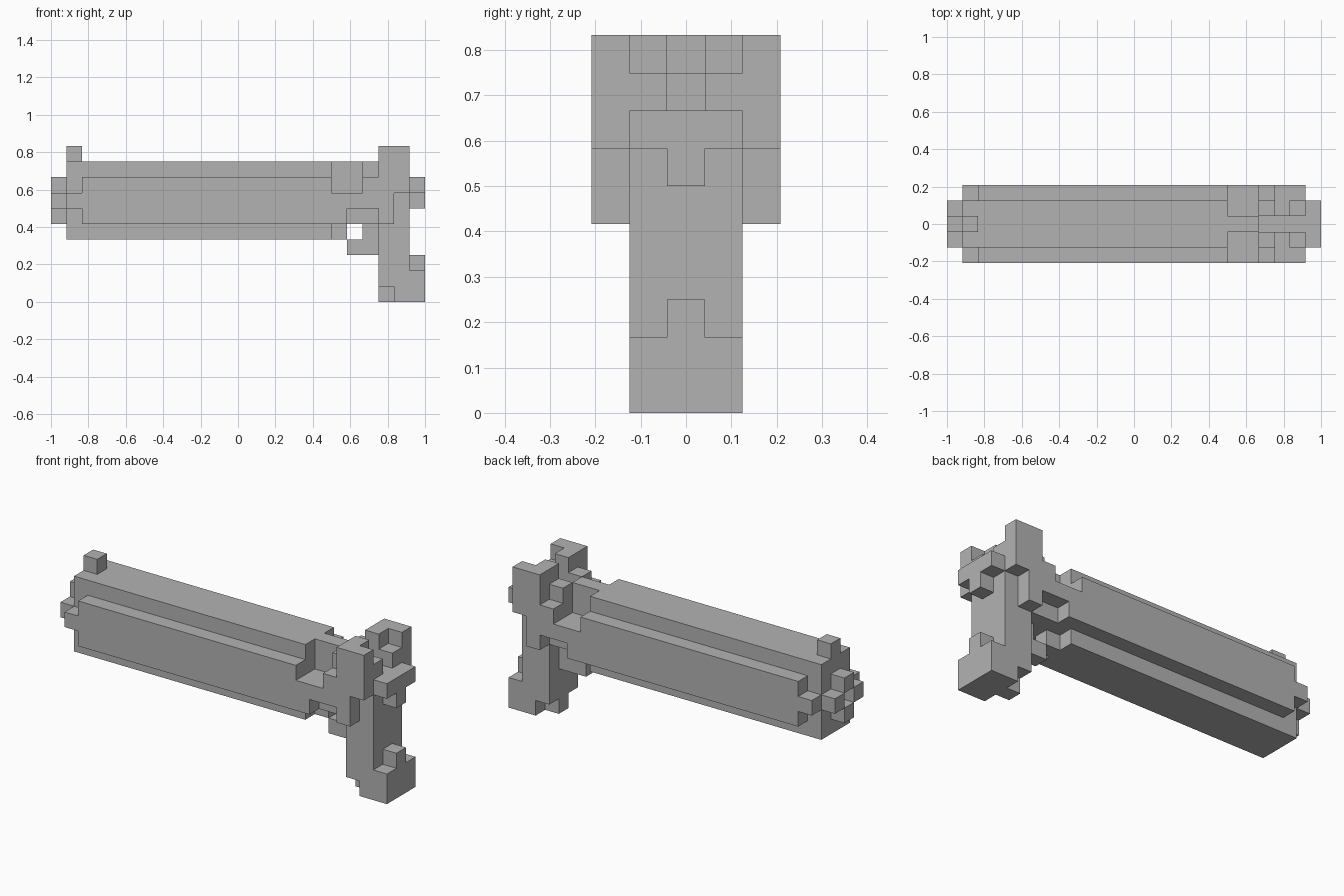
import bpy
import bmesh
from mathutils import Matrix, Vector

cube = bpy.data.objects.get("Cube")
if cube:
    bpy.data.objects.remove(cube, do_unlink=True)

UNIT = 1 / 12              # edge of one block
INNER, MIDDLE, OUTER = 0.5, 1.5, 2.5   # half widths in blocks

grey = bpy.data.materials.new("plain grey")
grey.use_nodes = True
colour = (0.45, 0.45, 0.45, 1)
grey.diffuse_color = colour
grey.node_tree.nodes["Principled BSDF"].inputs["Base Color"].default_value = colour


def add_box(bm, low, high):
    """Add one box between two corners given in blocks."""
    low, high = Vector(low), Vector(high)
    centre = (low + high) / 2 - Vector((12, 0, 0))
    matrix = (Matrix.Scale(UNIT, 4) @ Matrix.Translation(centre)
              @ Matrix.Diagonal((high - low).to_4d()))
    bmesh.ops.create_cube(bm, size=1, matrix=matrix)


def make_part(name, centred=(), paired=()):
    """centred: x span, half width, z span; paired: x span, y span, z span."""
    bm = bmesh.new()
    for (x0, x1), half, (z0, z1) in centred:
        add_box(bm, (x0, -half, z0), (x1, half, z1))
    for (x0, x1), (y0, y1), (z0, z1) in paired:
        add_box(bm, (x0, y0, z0), (x1, y1, z1))
        add_box(bm, (x0, -y1, z0), (x1, -y0, z1))
    mesh = bpy.data.meshes.new(name)
    bm.to_mesh(mesh)
    bm.free()
    mesh.materials.append(grey)
    obj = bpy.data.objects.new(name, mesh)
    bpy.context.collection.objects.link(obj)
    return obj


# Long stepped barrel
make_part("barrel",
          centred=[((1, 18), MIDDLE, (4, 9))],
          paired=[((2, 18), (MIDDLE, OUTER), (5, 8)),
                  ((1, 2), (MIDDLE, OUTER), (6, 7))])

# Four blocks around the open muzzle
make_part("muzzle_ring",
          centred=[((0, 1), INNER, (5, 6)), ((0, 1), INNER, (7, 8))],
          paired=[((0, 1), (INNER, MIDDLE), (6, 7))])

make_part("front_sight", centred=[((1, 2), INNER, (9, 10))])

# Narrow frame joining barrel and grip
make_part("frame",
          centred=[((18, 19), OUTER, (5, 7)),
                   ((18, 19), INNER, (4, 5)),
                   ((19, 21), MIDDLE, (5, 6)),
                   ((19, 21), OUTER, (6, 7)),
                   ((18, 20), INNER, (7, 9)),
                   ((20, 21), OUTER, (7, 8))],
          paired=[((20, 21), (INNER, MIDDLE), (8, 9))])

# Raised rear cheeks with a sighting slot between them
make_part("rear_sight",
          paired=[((21, 22), (INNER, OUTER), (8, 10)),
                  ((22, 23), (INNER, OUTER), (8, 9)),
                  ((22, 23), (MIDDLE, OUTER), (9, 10)),
                  ((21, 22), (MIDDLE, OUTER), (5, 8)),
                  ((22, 23), (MIDDLE, OUTER), (7, 8))])

make_part("hammer",
          centred=[((23, 24), MIDDLE, (7, 8)), ((23, 24), INNER, (6, 7))])

# Upright grip with a notched toe and flared heel
make_part("grip",
          centred=[((21, 23), MIDDLE, (1, 8)),
                   ((22, 23), MIDDLE, (0, 1)),
                   ((21, 22), INNER, (0, 1)),
                   ((23, 24), MIDDLE, (0, 2)),
                   ((23, 24), INNER, (2, 3))])

make_part("trigger", centred=[((20, 21), INNER, (4, 5))])
make_part("trigger_guard", centred=[((19, 21), INNER, (3, 4))])
